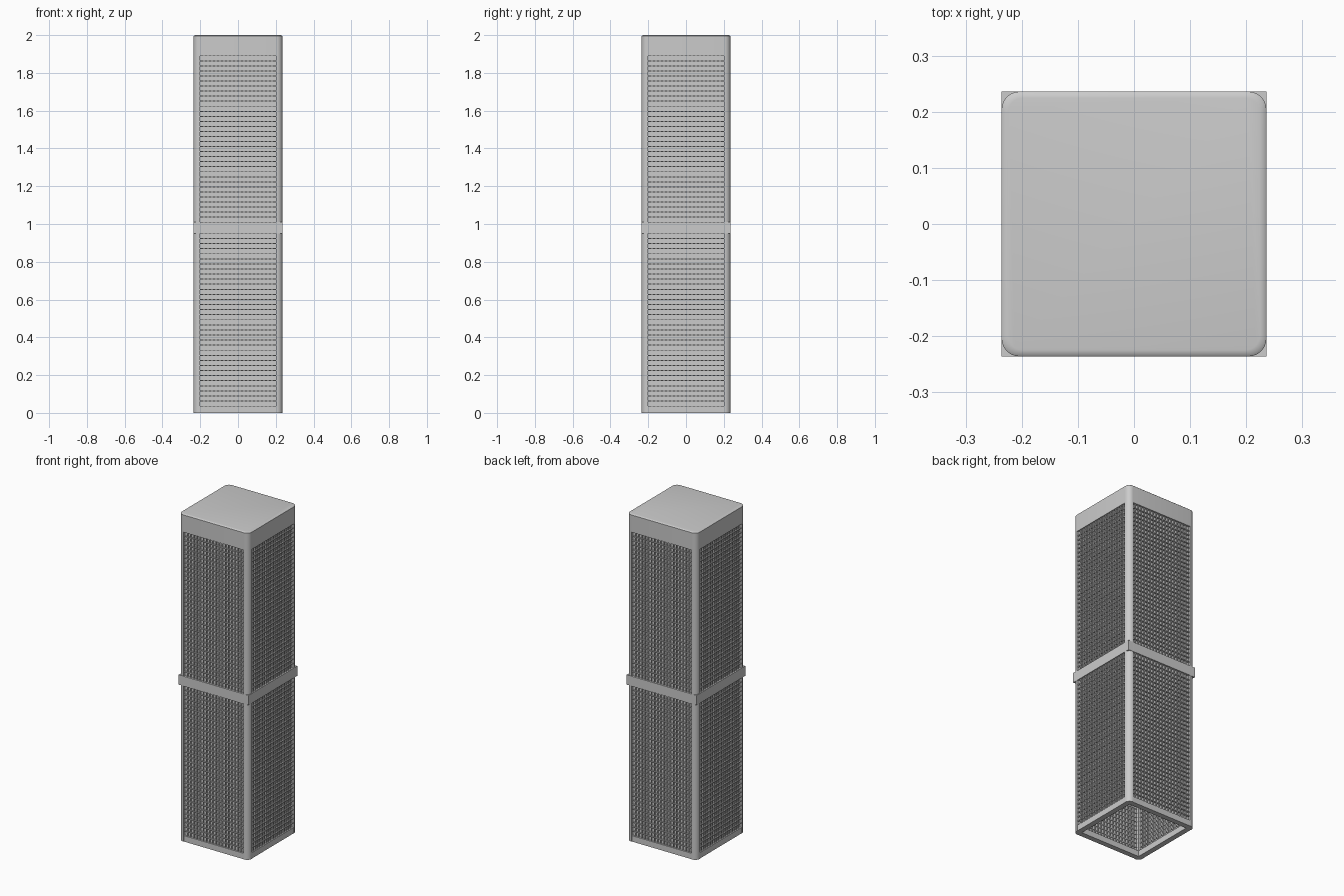
import bpy, bmesh, math
from mathutils import Matrix, Vector

if "Cube" in bpy.data.objects:
    bpy.data.objects.remove(bpy.data.objects["Cube"])

H = 0.236      # half width of the body
IN = 0.202     # half width of the openings
R = 0.032      # corner radius
Z_BASE, Z_MID0, Z_MID1, Z_CAP, Z_TOP = 0.036, 0.95, 1.01, 1.89, 2.0


def finish(bm, name, smooth=False):
    bmesh.ops.recalc_face_normals(bm, faces=bm.faces)
    me = bpy.data.meshes.new(name)
    bm.to_mesh(me)
    bm.free()
    ob = bpy.data.objects.new(name, me)
    bpy.context.collection.objects.link(ob)
    if smooth:
        bpy.ops.object.select_all(action='DESELECT')
        ob.select_set(True)
        bpy.context.view_layer.objects.active = ob
        bpy.ops.object.shade_smooth_by_angle(angle=math.radians(35))
    return ob


def add_box(bm, lo, hi, turn=0):
    lo, hi = Vector(lo), Vector(hi)
    size = hi - lo
    m = (Matrix.Rotation(turn * math.pi / 2, 4, 'Z')
         @ Matrix.Translation((lo + hi) / 2)
         @ Matrix.Diagonal((size.x, size.y, size.z, 1)))
    bmesh.ops.create_cube(bm, size=1, matrix=m)


def arc(cx, cy, r, start, n=8):
    return [(cx + r * math.cos(start + math.pi / 2 * i / n),
             cy + r * math.sin(start + math.pi / 2 * i / n)) for i in range(n + 1)]


def loft(bm, rings):
    loops = [[bm.verts.new((x, y, z)) for x, y in pts] for pts, z in rings]
    for a, b in zip(loops, loops[1:]):
        n = len(a)
        for i in range(n):
            bm.faces.new((a[i], a[(i + 1) % n], b[(i + 1) % n], b[i]))
    bm.faces.new(loops[0][::-1])
    bm.faces.new(loops[-1])


def rounded_square(h, r):
    c = h - r
    pts = []
    for k, (sx, sy) in enumerate(((1, 1), (-1, 1), (-1, -1), (1, -1))):
        pts += arc(sx * c, sy * c, r, k * math.pi / 2)
    return pts


# Four rounded corner posts
for k in range(4):
    bm = bmesh.new()
    prof = [(IN, IN), (H, IN)] + arc(H - R, H - R, R, 0) + [(IN, H)]
    loft(bm, [(prof, 0), (prof, Z_CAP)])
    bm.transform(Matrix.Rotation(k * math.pi / 2, 4, 'Z'))
    finish(bm, f"corner_post_{k + 1}", True)

# Top cap with a softened rim
bm = bmesh.new()
loft(bm, [(rounded_square(H, R), Z_CAP),
          (rounded_square(H, R), Z_TOP - 0.005),
          (rounded_square(H - 0.004, R - 0.002), Z_TOP - 0.0015),
          (rounded_square(H - 0.011, R - 0.004), Z_TOP)])
finish(bm, "top_cap", True)

# Square band around the middle and rails around the open base
band, base = bmesh.new(), bmesh.new()
for k in range(4):
    add_box(band, (-H, -H, Z_MID0), (IN, -IN, Z_MID1), k)
    add_box(base, (-IN, -H + 0.002, 0), (IN, -IN, Z_BASE), k)
finish(band, "middle_band")
finish(base, "base_rails")

# Grille panels: thin backing sheet crossed by fine bars
COLS, BAR = 19, 0.0025
for k, side in enumerate(("front", "right", "back", "left")):
    for part, z0, z1, rows in (("lower", Z_BASE, Z_MID0, 34),
                               ("upper", Z_MID1, Z_CAP, 33)):
        bm = bmesh.new()
        add_box(bm, (-IN, -0.223, z0), (IN, -0.219, z1), k)
        for i in range(1, COLS):
            x = -IN + 2 * IN * i / COLS
            add_box(bm, (x - BAR, -0.230, z0), (x + BAR, -0.212, z1), k)
        for j in range(1, rows):
            z = z0 + (z1 - z0) * j / rows
            add_box(bm, (-IN, -0.232, z - BAR), (IN, -0.214, z + BAR), k)
        finish(bm, f"{side}_{part}_grille")
